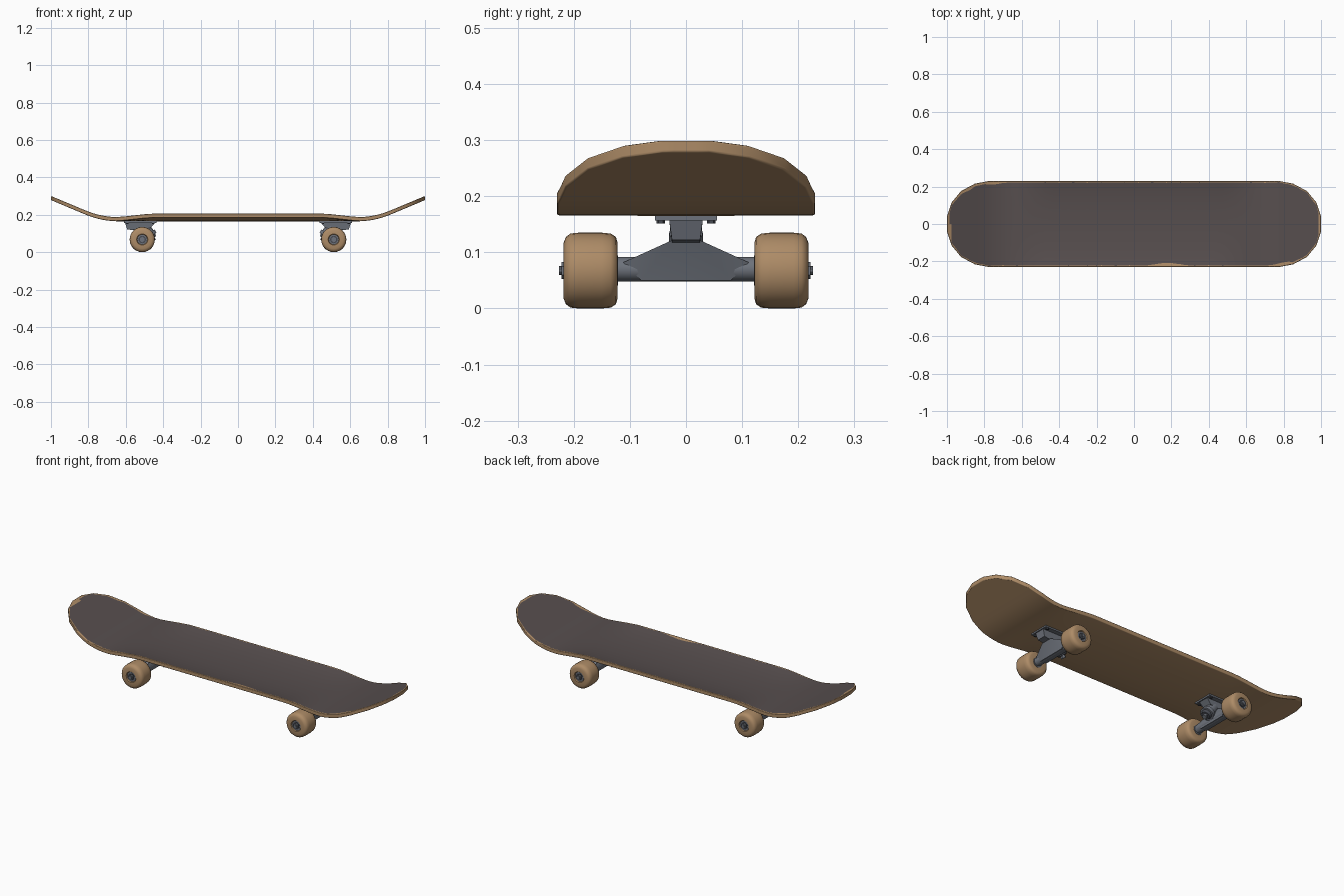
import bpy, bmesh, math
from mathutils import Vector, Matrix

cube = bpy.data.objects.get("Cube")
if cube:
    bpy.data.objects.remove(cube, do_unlink=True)


def material(name, rgb):
    m = bpy.data.materials.new(name)
    m.use_nodes = True
    m.diffuse_color = (*rgb, 1)
    m.node_tree.nodes["Principled BSDF"].inputs["Base Color"].default_value = (*rgb, 1)
    return m


WOOD = material("tan wood", (0.42, 0.26, 0.135))
GRIP = material("dark grip", (0.095, 0.077, 0.077))
METAL = material("grey metal", (0.155, 0.17, 0.2))
DARK = material("dark metal", (0.06, 0.065, 0.08))


def finish(bm, name, mats, angle=35):
    bmesh.ops.recalc_face_normals(bm, faces=bm.faces)
    mesh = bpy.data.meshes.new(name)
    bm.to_mesh(mesh)
    bm.free()
    ob = bpy.data.objects.new(name, mesh)
    bpy.context.collection.objects.link(ob)
    for m in mats:
        mesh.materials.append(m)
    bpy.ops.object.select_all(action='DESELECT')
    ob.select_set(True)
    bpy.context.view_layer.objects.active = ob
    bpy.ops.object.shade_smooth_by_angle(angle=math.radians(angle))
    return ob


# ---- deck ----
OUTLINE = [(0, 0.23), (0.775, 0.23), (0.85, 0.216), (0.925, 0.176), (0.975, 0.115), (1, 0.04)]
THICK = 0.022
HALF = 0.23


def half_width(x):
    x = abs(x)
    for (x0, w0), (x1, w1) in zip(OUTLINE, OUTLINE[1:]):
        if x <= x1 + 1e-6:
            slope = (w1 - w0) / (x1 - x0)
            return w0 + slope * (x - x0), slope


def underside(x, y):
    x = abs(x)
    a, b, slope = 0.64, 0.82, 0.42
    if x < a:
        kick = 0
    elif x < b:
        kick = slope * (x - a) ** 2 / (2 * (b - a))
    else:
        kick = slope * ((b - a) / 2 + x - b)
    t = min(max((0.68 - x) / 0.25, 0), 1)
    fade = t * t * (3 - 2 * t)
    return 0.165 + kick + 0.02 * fade * (abs(y) / HALF) ** 2.4


# bare wood strip around the grip, with a few worn patches (x, side, length, depth)
WORN = [(0.18, -1, 0.07, 0.015), (-0.75, 1, 0.04, 0.012), (0.8, -1, 0.06, 0.012), (-0.88, 1, 0.06, 0.01)]


def margin(x, side):
    m = 0.008 + 0.002 * math.sin(37 * x + side) * math.sin(83 * x)
    for cx, s, length, depth in WORN:
        if s == side:
            m += depth * math.exp(-((x - cx) / length) ** 2)
    return m


def build_deck():
    bm = bmesh.new()
    xs = sorted([i / 40 for i in range(-40, 41)] + [-0.9875, 0.9875])
    inner = [-1, -0.85, -0.65, -0.35, 0, 0.35, 0.65, 0.85, 1]
    rows = []
    for x in xs:
        w, slope = half_width(x)
        k = math.sqrt(1 + slope * slope)
        reach = {s: max(w - margin(x, s) * k, 0.4 * w) for s in (-1, 1)}
        ys = [-w] + [f * reach[1 if f > 0 else -1] for f in inner] + [w]
        rows.append([[bm.verts.new((x, y, underside(x, y) + h)) for y in ys] for h in (0, THICK)])
    last = len(rows[0][0]) - 1
    for r0, r1 in zip(rows, rows[1:]):
        for layer in (0, 1):
            for j in range(last):
                f = bm.faces.new((r0[layer][j], r1[layer][j], r1[layer][j + 1], r0[layer][j + 1]))
                c = f.calc_center_median()
                tip = abs(c.x) > 0.988 or (c.x < -0.97 and c.y < 0)
                if layer and 0 < j < last - 1 and not tip:
                    f.material_index = 1
        for j in (0, last):
            bm.faces.new((r0[0][j], r1[0][j], r1[1][j], r0[1][j]))
    for r in (rows[0], rows[-1]):
        for j in range(last):
            bm.faces.new((r[0][j], r[0][j + 1], r[1][j + 1], r[1][j]))
    ob = finish(bm, "deck", [WOOD, GRIP], 50)
    bev = ob.modifiers.new("rounded rim", 'BEVEL')
    bev.width = 0.004
    bev.segments = 2
    bev.limit_method = 'ANGLE'
    bev.angle_limit = math.radians(60)
    bev.material = 0
    bev.harden_normals = True


# ---- shape helpers ----
def rod(name, start, end, radius, mat, sides=16, tip=None):
    start, end = Vector(start), Vector(end)
    d = end - start
    turn = Vector((0, 0, 1)).rotation_difference(d).to_matrix().to_4x4()
    bm = bmesh.new()
    bmesh.ops.create_cone(bm, cap_ends=True, segments=sides, radius1=radius,
                          radius2=radius if tip is None else tip, depth=d.length,
                          matrix=Matrix.Translation((start + end) / 2) @ turn)
    return finish(bm, name, [mat])


def hull(name, points, mat):
    # convex block, mirrored across the centre line
    bm = bmesh.new()
    for x, y, z in points:
        for s in (-1, 1):
            bm.verts.new((x, s * y, z))
    out = bmesh.ops.convex_hull(bm, input=bm.verts)
    bmesh.ops.dissolve_limit(bm, angle_limit=0.02, verts=bm.verts, edges=bm.edges)
    return finish(bm, name, [mat], 25)


def lathe_y(name, profile, cx, cz, side, mat, sides=28):
    bm = bmesh.new()
    vs = [bm.verts.new((cx, side * y, cz + r)) for r, y in profile]
    edges = [bm.edges.new(p) for p in zip(vs, vs[1:])]
    bmesh.ops.spin(bm, geom=vs + edges, cent=(cx, 0, cz), axis=(0, 1, 0),
                   angle=math.tau, steps=sides)
    bmesh.ops.remove_doubles(bm, verts=bm.verts, dist=1e-5)
    return finish(bm, name, [mat], 50)


# ---- trucks and wheels ----
WHEEL = [(0.02, 0.123), (0.05, 0.122), (0.06, 0.125), (0.066, 0.134), (0.0675, 0.15),
         (0.0675, 0.192), (0.066, 0.206), (0.06, 0.214), (0.05, 0.218), (0.03, 0.218),
         (0.027, 0.21), (0.02, 0.21), (0.02, 0.123)]
AXLE_Z = 0.0675


def build_truck(s, label):
    cx = 0.512 * s

    def at(x, y, z):
        return (cx + s * x, y, z)

    # mounting plate and the tapered block below it
    hull(label + "_baseplate", [at(x, 0.055, z) for x in (-0.075, 0.097) for z in (0.157, 0.168)], METAL)
    hull(label + "_mount_block", [at(-0.07, 0.03, 0.158), at(0.092, 0.03, 0.158),
                                  at(0.08, 0.025, 0.122), at(0.045, 0.025, 0.117),
                                  at(-0.045, 0.027, 0.13)], METAL)
    for bx in (-0.058, 0.08):
        for by in (-0.045, 0.045):
            rod(label + "_mount_nut", at(bx, by, 0.151), at(bx, by, 0.159), 0.008, DARK, 6)

    # hanger: axle tube with a triangular arm up to the pivot
    rod(label + "_axle_tube", at(0, -0.124, 0.07), at(0, 0.124, 0.07), 0.022, METAL)
    hull(label + "_hanger", [at(0.05, 0.024, 0.122), at(0.0, 0.024, 0.122),
                             at(0.02, 0.112, 0.082), at(-0.02, 0.112, 0.082),
                             at(0.018, 0.08, 0.05), at(-0.018, 0.08, 0.05)], METAL)

    # tilted steering bushing with its pin
    rod(label + "_bushing", at(-0.01, 0, 0.135), at(-0.042, 0, 0.092), 0.03, METAL)
    rod(label + "_hanger_ring", at(-0.036, 0, 0.1), at(-0.048, 0, 0.084), 0.036, METAL)
    rod(label + "_lower_cup", at(-0.048, 0, 0.084), at(-0.056, 0, 0.073), 0.027, DARK, 16, 0.021)
    rod(label + "_pin_nut", at(-0.056, 0, 0.073), at(-0.064, 0, 0.062), 0.013, METAL, 6)

    for side, word in ((1, "back"), (-1, "front")):
        name = label + "_" + word
        lathe_y(name + "_wheel", WHEEL, cx, AXLE_Z, side, WOOD)

        def axle_rod(part, y0, y1, radius, mat, sides=16):
            rod(name + part, (cx, side * y0, AXLE_Z), (cx, side * y1, AXLE_Z), radius, mat, sides)

        axle_rod("_bearing", 0.121, 0.2135, 0.0265, METAL)
        axle_rod("_bearing_shield", 0.2, 0.215, 0.02, DARK)
        axle_rod("_axle_nut", 0.2, 0.222, 0.015, METAL, 6)
        axle_rod("_axle_end", 0.2, 0.226, 0.008, METAL, 10)


build_deck()
build_truck(1, "left_truck")
build_truck(-1, "right_truck")
